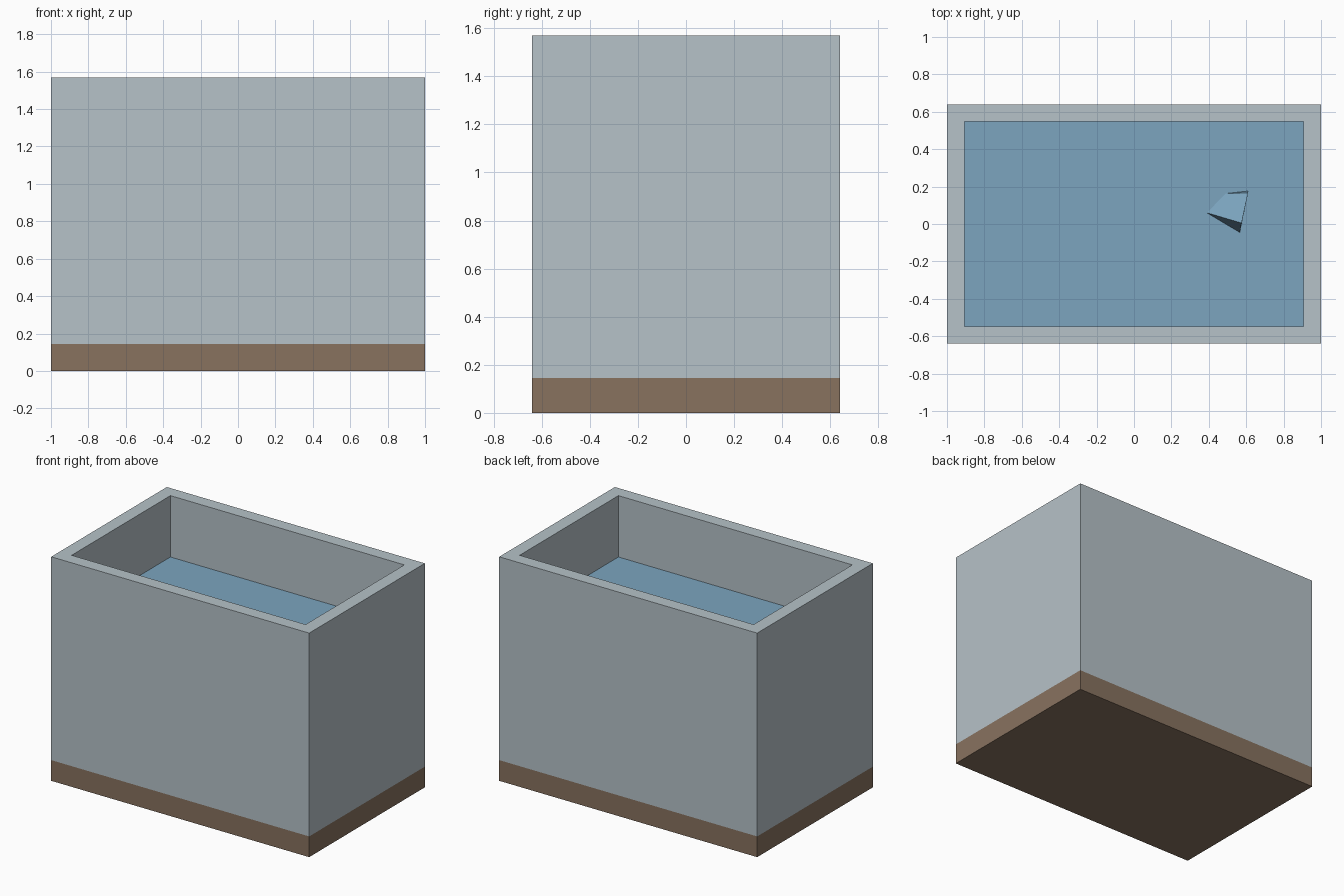
import bpy, bmesh
from mathutils import Matrix

if "Cube" in bpy.data.objects:
    bpy.data.objects.remove(bpy.data.objects["Cube"])

HX, HY, TOP = 1.0, 0.64, 1.57      # outer half sizes and height
WALL, BASE, WATER = 0.093, 0.145, 1.14


def srgb(r, g, b):
    lin = lambda c: c / 12.92 if c <= 0.04045 else ((c + 0.055) / 1.055) ** 2.4
    return tuple(lin(c / 255) for c in (r, g, b)) + (1.0,)


def material(name, rgb):
    m = bpy.data.materials.new(name)
    m.diffuse_color = srgb(*rgb)
    m.use_nodes = True
    m.node_tree.nodes["Principled BSDF"].inputs["Base Color"].default_value = m.diffuse_color
    return m


def add_object(name, bm, mats):
    bmesh.ops.recalc_face_normals(bm, faces=bm.faces)
    mesh = bpy.data.meshes.new(name)
    bm.to_mesh(mesh)
    bm.free()
    for m in mats:
        mesh.materials.append(m)
    obj = bpy.data.objects.new(name, mesh)
    bpy.context.collection.objects.link(obj)
    return obj


def box(hx, hy, z0, z1):
    bm = bmesh.new()
    mat = Matrix.Translation((0, 0, (z0 + z1) / 2)) @ Matrix.Diagonal((2 * hx, 2 * hy, z1 - z0, 1))
    bmesh.ops.create_cube(bm, size=1, matrix=mat)
    return bm


grey = material("pale_grey_wall", (182, 194, 200))
brown = material("brown_base", (136, 114, 95))
blue = material("water_blue", (124, 165, 191))

# Open tank: box with its top inset and pushed down, brown band at the foot
bm = box(HX, HY, 0, TOP)
bmesh.ops.bisect_plane(bm, geom=bm.verts[:] + bm.edges[:] + bm.faces[:],
                       plane_co=(0, 0, BASE), plane_no=(0, 0, 1))
top = max(bm.faces, key=lambda f: f.calc_center_median().z)
bmesh.ops.inset_region(bm, faces=[top], thickness=WALL, use_even_offset=True)
ext = bmesh.ops.extrude_discrete_faces(bm, faces=[top])
floor = ext["faces"][0]
for v in floor.verts:
    v.co.z = BASE
for f in bm.faces:
    f.material_index = 1 if f.calc_center_median().z < BASE + 0.01 else 0
add_object("tank", bm, [grey, brown])

# Water filling the tank to below the rim
add_object("water", box(HX - WALL, HY - WALL, BASE, WATER), [blue])

# Small faceted wedge breaking the water surface
z = WATER
bm = bmesh.new()
for co in [(0.39, 0.06, z), (0.49, 0.163, z), (0.61, 0.178, z - 0.01), (0.565, -0.05, z - 0.01),
           (0.61, 0.167, z + 0.052), (0.575, 0.005, z + 0.11)]:
    bm.verts.new(co)
bm.verts.ensure_lookup_table()
for ids in [(0, 5, 4, 1), (0, 3, 5), (1, 4, 2), (3, 2, 4, 5), (0, 1, 2, 3)]:
    bm.faces.new([bm.verts[i] for i in ids])
add_object("water_crest", bm, [blue])
